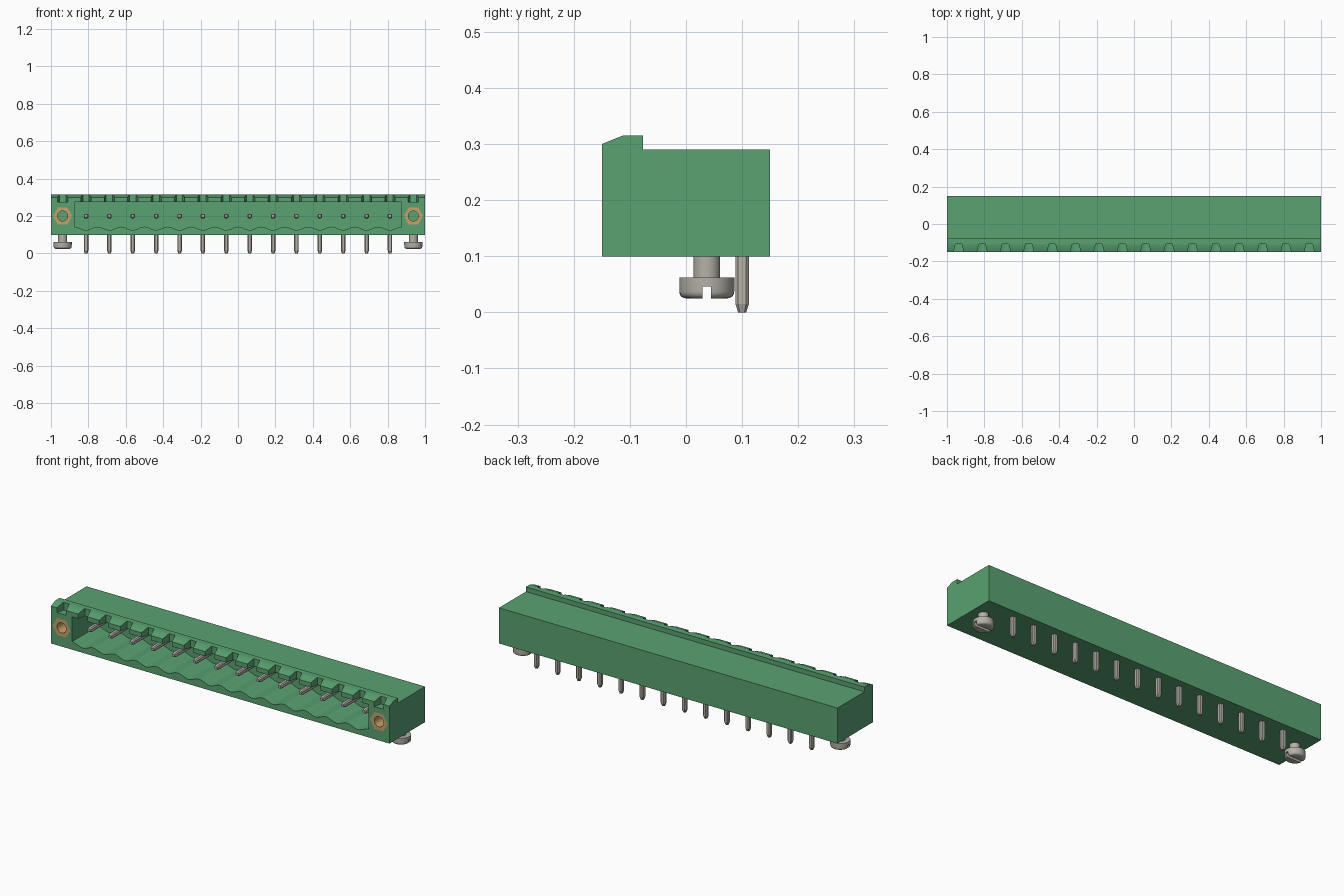
import bpy, bmesh, math
from mathutils import Matrix

old = bpy.data.objects.get("Cube")
if old:
    bpy.data.objects.remove(old, do_unlink=True)

PITCH = 0.125
POLES = [(i - 6.5) * PITCH for i in range(14)]
FLANGES = [-7.5 * PITCH, 7.5 * PITCH]
NUT_Z = 0.2


def material(name, colour):
    m = bpy.data.materials.new(name)
    m.use_nodes = True
    m.diffuse_color = (*colour, 1)
    m.node_tree.nodes["Principled BSDF"].inputs["Base Color"].default_value = (*colour, 1)
    return m


GREEN = material("connector green", (0.10, 0.36, 0.165))
METAL = material("tinned metal", (0.46, 0.44, 0.39))
BRASS = material("brass", (0.56, 0.36, 0.15))


def finish(bm, name, mat):
    bmesh.ops.recalc_face_normals(bm, faces=bm.faces)
    mesh = bpy.data.meshes.new(name)
    bm.to_mesh(mesh)
    bm.free()
    obj = bpy.data.objects.new(name, mesh)
    bpy.context.collection.objects.link(obj)
    if mat:
        mesh.materials.append(mat)
    return obj


def add_prism(bm, outline, axis, start, end):
    """Extrude a closed 2D outline along one axis."""
    place = {"x": lambda u, v, t: (t, u, v),
             "y": lambda u, v, t: (u, t, v),
             "z": lambda u, v, t: (u, v, t)}[axis]
    a, b = ([bm.verts.new(place(u, v, t)) for u, v in outline] for t in (start, end))
    bm.faces.new(a)
    bm.faces.new(b[::-1])
    for i in range(len(a)):
        j = (i + 1) % len(a)
        bm.faces.new((a[i], b[i], b[j], a[j]))


def prism(name, mat, *args):
    bm = bmesh.new()
    add_prism(bm, *args)
    return finish(bm, name, mat)


def ngon(cx, cy, radius, sides):
    return [(cx + radius * math.cos(math.tau * i / sides),
             cy + radius * math.sin(math.tau * i / sides)) for i in range(sides)]


def cut(obj, cutter):
    """Subtract the cutter, bake the result and discard the cutter."""
    mod = obj.modifiers.new("cut", "BOOLEAN")
    mod.operation, mod.solver, mod.object = "DIFFERENCE", "EXACT", cutter
    bpy.context.view_layer.update()
    graph = bpy.context.evaluated_depsgraph_get()
    baked = bpy.data.meshes.new_from_object(obj.evaluated_get(graph))
    obj.modifiers.clear()
    obj.data = baked
    bpy.data.objects.remove(cutter, do_unlink=True)


def smooth(obj):
    bpy.ops.object.select_all(action="DESELECT")
    obj.select_set(True)
    bpy.context.view_layer.objects.active = obj
    bpy.ops.object.shade_smooth_by_angle(angle=math.radians(35))


# Housing with the raised, chamfered front lip
housing = prism("housing", GREEN,
                [(-0.15, 0.1), (0.15, 0.1), (0.15, 0.29), (-0.077, 0.29),
                 (-0.077, 0.315), (-0.113, 0.315), (-0.15, 0.30)], "x", -1, 1)

# Plug cavity with a scalloped floor, one trough under each pole
steps = 14 * 10
floor = []
for i in range(steps + 1):
    x = -7 * PITCH + i * PITCH / 10
    floor.append((x, 0.134 - 0.009 * math.cos(math.tau * (x - POLES[0]) / PITCH)))
cavity = prism("cavity_cutter", None, floor + [(0.875, 0.275), (-0.875, 0.275)], "y", -0.2, 0.07)
cut(housing, cavity)

# Tapered coding notches in the lip, and the nut pockets
bm = bmesh.new()
for x in FLANGES + POLES:
    add_prism(bm, [(x - 0.030, -0.16), (x + 0.030, -0.16),
                   (x + 0.017, -0.107), (x - 0.017, -0.107)], "z", 0.274, 0.35)
cut(housing, finish(bm, "notch_cutter", None))
bm = bmesh.new()
for x in FLANGES:
    add_prism(bm, ngon(x, NUT_Z, 0.052, 6), "y", -0.2, -0.05)
cut(housing, finish(bm, "pocket_cutter", None))
smooth(housing)


# Square pins with broken edges and tapered tips
def pin(name, length, matrix):
    bm = bmesh.new()
    w, c = 0.012, 0.007
    section = [(w, -c), (w, c), (c, w), (-c, w), (-w, c), (-w, -c), (-c, -w), (c, -w)]
    rings = [[bm.verts.new((x * s, y * s, z)) for x, y in section]
             for z, s in ((0, 0.6), (0.015, 1), (length, 1))]
    for a, b in zip(rings, rings[1:]):
        for i in range(8):
            j = (i + 1) % 8
            bm.faces.new((a[i], a[j], b[j], b[i]))
    bm.faces.new(rings[0])
    bm.faces.new(rings[-1])
    bm.transform(matrix)
    finish(bm, name, METAL)


lay_back = Matrix.Rotation(-math.pi / 2, 4, "X")
for n, x in enumerate(POLES, 1):
    pin(f"solder_pin_{n}", 0.11, Matrix.Translation((x, 0.1, 0)))
    pin(f"contact_pin_{n}", 0.18, Matrix.Translation((x, -0.1, NUT_Z)) @ lay_back)


# Slotted screws under the flanges, and the brass nuts in front
def screw(name, x):
    bm = bmesh.new()
    r, low, corner = 0.049, 0.025, 0.012
    profile = [(0, low)]
    for k in range(6):
        a = math.pi / 2 * k / 5
        profile.append((r - corner + corner * math.sin(a), low + corner - corner * math.cos(a)))
    profile += [(r, 0.0625), (0.024, 0.0625), (0.024, 0.11), (0, 0.11)]
    verts = [bm.verts.new((u, 0, z)) for u, z in profile]
    edges = [bm.edges.new(pair) for pair in zip(verts, verts[1:])]
    bmesh.ops.spin(bm, geom=verts + edges, cent=(0, 0, 0), axis=(0, 0, 1),
                   angle=math.tau, steps=32)
    bmesh.ops.remove_doubles(bm, verts=bm.verts, dist=0.0001)
    bm.transform(Matrix.Translation((x, 0.037, 0)))
    obj = finish(bm, name, METAL)
    cut(obj, prism("slot_cutter", None, [(0.029, 0), (0.045, 0), (0.045, 0.046), (0.029, 0.046)],
                   "x", x - 0.1, x + 0.1))
    smooth(obj)


for side, x in zip(("right", "left"), FLANGES):
    screw(f"{side}_screw", x)
    nut = prism(f"{side}_nut", BRASS, ngon(x, NUT_Z, 0.052, 6), "y", -0.15, -0.05)
    cut(nut, prism("bore_cutter", None, ngon(x, NUT_Z, 0.027, 24), "y", -0.2, 0))
    smooth(nut)
